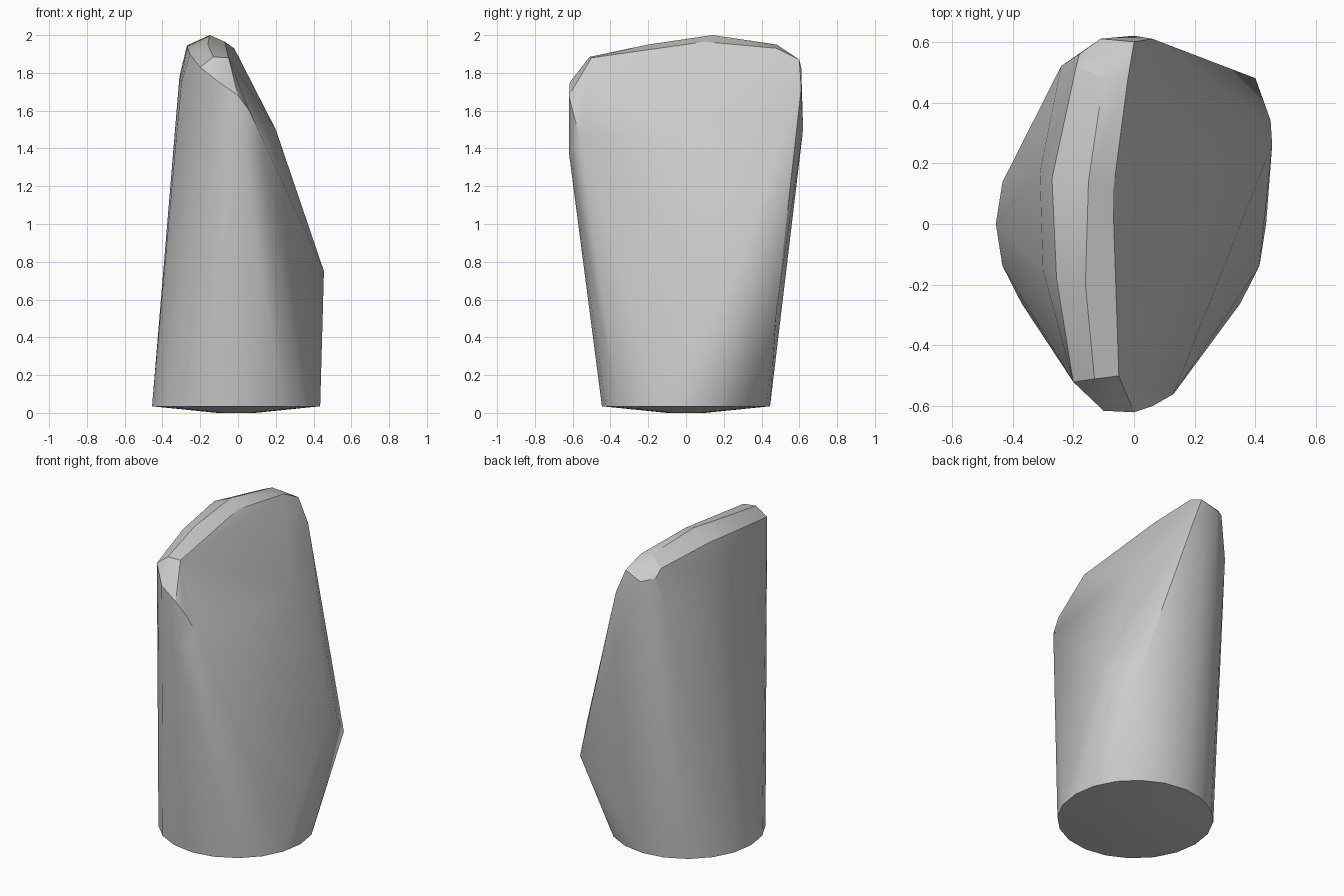
import bpy
import bmesh
import math

# Remove the default cube only
default_cube = bpy.data.objects.get("Cube")
if default_cube is not None:
    bpy.data.objects.remove(default_cube, do_unlink=True)


def make_material(name, colour):
    material = bpy.data.materials.new(name)
    material.use_nodes = True
    material.diffuse_color = colour
    shader = next(node for node in material.node_tree.nodes
                  if node.type == "BSDF_PRINCIPLED")
    shader.inputs["Base Color"].default_value = colour
    return material


def ring(radius, height, sides):
    """Points of a horizontal circle, slightly off the middle."""
    points = []
    for step in range(sides):
        angle = math.tau * step / sides
        points.append((radius * math.cos(angle) - .01,
                       radius * math.sin(angle), height))
    return points


def hull_object(name, point_groups, material):
    """Wrap all points in one convex, softly shaded skin."""
    mesh = bpy.data.meshes.new(name)
    bm = bmesh.new()
    for group in point_groups:
        for point in group:
            bm.verts.new(point)
    result = bmesh.ops.convex_hull(bm, input=bm.verts[:])
    unused = set(result["geom_interior"]) | set(result["geom_unused"])
    loose = [item for item in unused if isinstance(item, bmesh.types.BMVert)]
    bmesh.ops.delete(bm, geom=loose, context="VERTS")
    bmesh.ops.recalc_face_normals(bm, faces=bm.faces[:])
    bm.to_mesh(mesh)
    bm.free()
    mesh.materials.append(material)

    shape = bpy.data.objects.new(name, mesh)
    bpy.context.collection.objects.link(shape)
    bpy.ops.object.select_all(action="DESELECT")
    shape.select_set(True)
    bpy.context.view_layer.objects.active = shape
    bpy.ops.object.shade_smooth_by_angle(angle=math.radians(30))
    return shape


# Round foot with a shallow domed underside
foot_rim = ring(radius=.445, height=.035, sides=20)
foot_underside = ring(radius=.1, height=0, sides=8)

# Narrow rounded crest, running front to back
crest_left_edge = [(-.2, -.52, 1.83), (-.255, -.18, 1.9),
                   (-.27, .15, 1.945), (-.19, .52, 1.9)]
crest_middle = [(-.13, -.51, 1.885), (-.16, -.2, 1.95),
                (-.15, .14, 2), (-.1, .48, 1.95)]
crest_right_edge = [(-.05, -.5, 1.88), (-.07, .1, 1.965),
                    (-.02, .48, 1.93)]
crest_shoulder = [(-.3, -.15, 1.75), (-.31, .17, 1.78)]

# Rounded front end, rolling into the sloping face
front_end = [(-.1, -.615, 1.75), (0, -.62, 1.68), (0, -.62, 1.38),
             (.06, -.6, 1.6), (.13, -.56, 1.45)]

# Rounded back end
back_end = [(-.24, .52, 1.6), (-.18, .56, 1.85), (-.11, .61, 1.83),
            (0, .6, 1.87), (0, .62, 1.5), (.06, .61, 1.72)]

# Jutting corner and gentle swell of the sloping face
side_corner = [(.4, .48, .55), (.45, .34, .7), (.455, .26, .75)]
slope_swell = [(.2, .25, 1.5)]

grey = make_material("plain grey", (.6, .6, .6, 1))
hull_object("tapered_block",
            [foot_rim, foot_underside, crest_left_edge, crest_middle,
             crest_right_edge, crest_shoulder, front_end, back_end,
             side_corner, slope_swell], grey)
